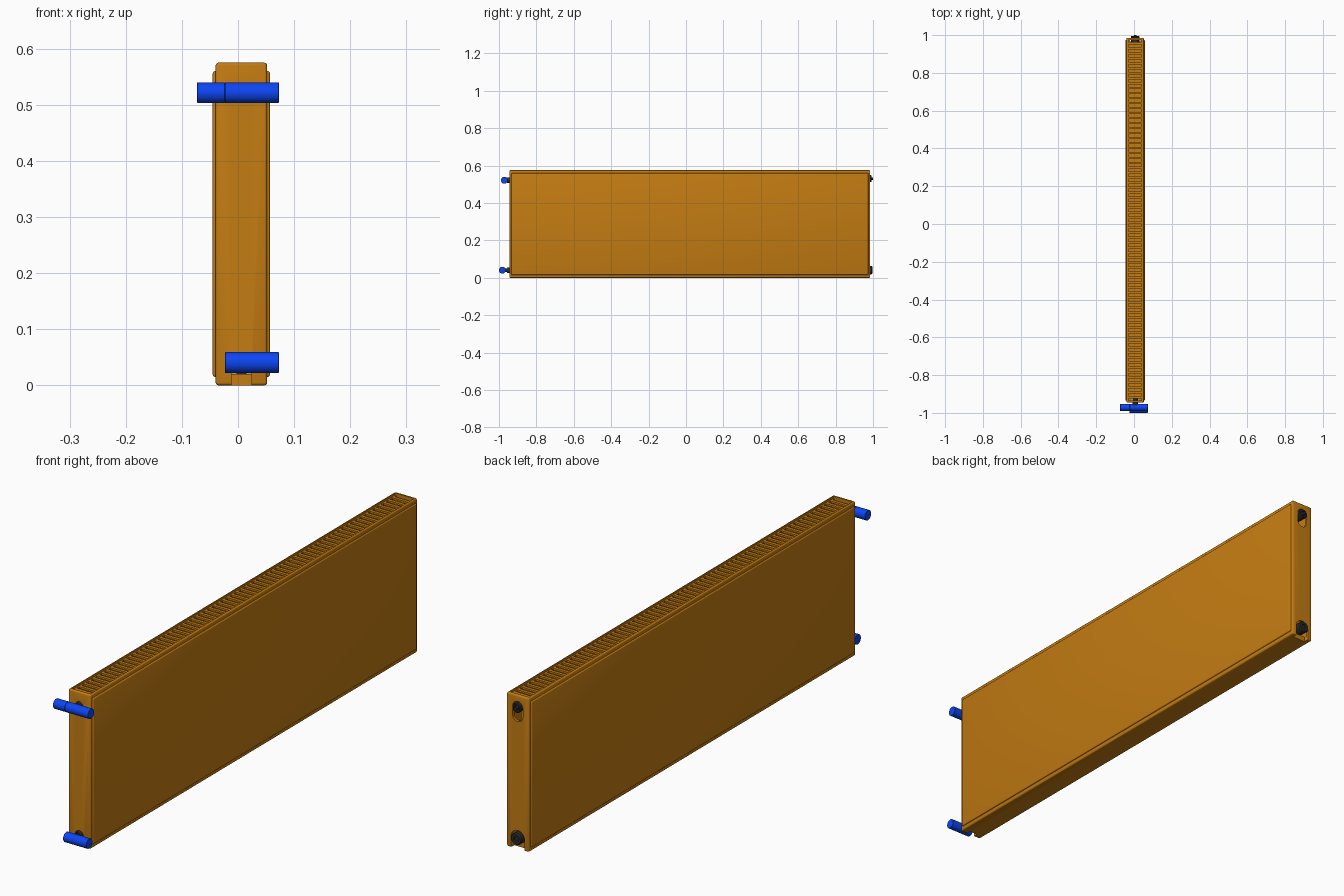
import bpy, bmesh, math
from mathutils import Matrix

if "Cube" in bpy.data.objects:
    bpy.data.objects.remove(bpy.data.objects["Cube"])

CX = 0.006                    # centre line of the radiator body
Y0, Y1 = -0.945, 0.985        # body ends


def material(name, rgb):
    m = bpy.data.materials.new(name)
    m.diffuse_color = (*rgb, 1)
    m.use_nodes = True
    m.node_tree.nodes["Principled BSDF"].inputs["Base Color"].default_value = m.diffuse_color
    return m


ORANGE = material("orange_enamel", (0.55, 0.2, 0.006))
BLUE = material("blue_valve", (0.004, 0.06, 0.9))
BLACK = material("black_fitting", (0.025, 0.025, 0.025))


def finish(name, bm, mat, smooth=True):
    bmesh.ops.recalc_face_normals(bm, faces=bm.faces)
    me = bpy.data.meshes.new(name)
    bm.to_mesh(me)
    bm.free()
    ob = bpy.data.objects.new(name, me)
    bpy.context.collection.objects.link(ob)
    me.materials.append(mat)
    if smooth:
        bpy.ops.object.select_all(action='DESELECT')
        ob.select_set(True)
        bpy.context.view_layer.objects.active = ob
        bpy.ops.object.shade_smooth_by_angle(angle=math.radians(35))
    return ob


def add_box(bm, x0, x1, y0, y1, z0, z1):
    mat = (Matrix.Translation(((x0 + x1) / 2, (y0 + y1) / 2, (z0 + z1) / 2))
           @ Matrix.Diagonal((x1 - x0, y1 - y0, z1 - z0, 1)))
    bmesh.ops.create_cube(bm, size=1, matrix=mat)


def box(name, *dims, bevel=0.0, smooth=True):
    bm = bmesh.new()
    add_box(bm, *dims)
    if bevel:
        bmesh.ops.bevel(bm, geom=bm.edges[:], offset=bevel, segments=3,
                        profile=0.5, affect='EDGES')
    return finish(name, bm, ORANGE, smooth)


def lathe(name, profile, axis, origin, mat, sides=32):
    """Revolve (distance along axis, radius) points about the x or y axis."""
    bm = bmesh.new()
    rings = []
    for d, r in profile:
        ring = []
        for i in range(sides):
            a = 2 * math.pi * i / sides
            u, v = r * math.cos(a), r * math.sin(a)
            p = (d, u, v) if axis == 'X' else (u, d, v)
            ring.append(bm.verts.new([p[k] + origin[k] for k in range(3)]))
        rings.append(ring)
    for a, b in zip(rings, rings[1:]):
        for i in range(sides):
            j = (i + 1) % sides
            bm.faces.new((a[i], a[j], b[j], b[i]))
    bm.faces.new(rings[0])
    bm.faces.new(rings[-1])
    return finish(name, bm, mat)


def slot_cutter(y0, y1, z0, z1, r):
    """Upright rounded slot running along y, given by its lowest and highest z."""
    bm = bmesh.new()
    pts = []
    for i in range(13):
        a = math.pi * i / 12
        pts.append((CX + r * math.cos(a), z1 - r + r * math.sin(a)))
    for i in range(13):
        a = math.pi + math.pi * i / 12
        pts.append((CX + r * math.cos(a), z0 + r + r * math.sin(a)))
    face = bm.faces.new([bm.verts.new((x, y0, z)) for x, z in pts])
    out = bmesh.ops.extrude_face_region(bm, geom=[face])
    new = [v for v in out["geom"] if isinstance(v, bmesh.types.BMVert)]
    bmesh.ops.translate(bm, verts=new, vec=(0, y1 - y0, 0))
    return finish("cutter", bm, ORANGE, False)


def cut(ob, cutter):
    mod = ob.modifiers.new("cut", 'BOOLEAN')
    mod.operation, mod.solver, mod.object = 'DIFFERENCE', 'EXACT', cutter
    bpy.context.view_layer.objects.active = ob
    bpy.ops.object.modifier_apply(modifier=mod.name)
    bpy.data.objects.remove(cutter)


# Casing, hollow from the top, with openings for fittings in both ends
casing = box("casing", -0.04, 0.052, Y0, Y1, 0, 0.575, bevel=0.005)
cut(casing, box("cutter", -0.033, 0.045, Y0 + 0.01, Y1 - 0.01, 0.02, 0.6, smooth=False))
cut(casing, slot_cutter(Y1 - 0.02, Y1 + 0.02, 0.477, 0.552, 0.021))
cut(casing, slot_cutter(Y1 - 0.02, Y1 + 0.02, -0.06, 0.07, 0.028))
cut(casing, slot_cutter(Y0 - 0.02, Y0 + 0.02, 0.505, 0.539, 0.016))
cut(casing, slot_cutter(Y0 - 0.02, Y0 + 0.02, -0.06, 0.058, 0.018))

# Raised face panels on both long sides
for side, x0, x1 in (("left", -0.045, -0.036), ("right", 0.048, 0.057)):
    box(side + "_panel", x0, x1, Y0 + 0.01, Y1 - 0.01, 0.015, 0.56, bevel=0.004)

# Top grille: cross slats and two long bars
bm = bmesh.new()
N = 72
ya, yb = Y0 + 0.028, Y1 - 0.028
for i in range(N):
    y = ya + (yb - ya) * i / (N - 1)
    add_box(bm, -0.033, 0.045, y - 0.006, y + 0.006, 0.561, 0.568)
for x in (-0.031, 0.043):
    add_box(bm, x - 0.003, x + 0.003, Y0 + 0.01, Y1 - 0.01, 0.560, 0.5675)
finish("top_grille", bm, ORANGE, False)

# Corrugated convector sheet inside
bm = bmesh.new()
prev = None
for i in range(2 * N):
    y = ya + 0.03 + (yb - ya - 0.06) * (i // 2) / (N - 1)
    x = CX + (0.026 if (i + 1) // 2 % 2 else -0.026)
    pair = [bm.verts.new((x, y, z)) for z in (0.021, 0.54)]
    if prev:
        bm.faces.new((prev[0], pair[0], pair[1], prev[1]))
    prev = pair
finish("convector", bm, ORANGE, False)

# Fittings and blue valves at the front end
for level, y, z in (("upper", -0.971, 0.5215), ("lower", -0.9815, 0.0405)):
    lathe(level + "_fitting", [(y, 0.010), (Y0 - 0.012, 0.010), (Y0 - 0.012, 0.015),
          (Y0 + 0.02, 0.015)], 'Y', (CX, 0, z), BLACK)
    lathe(level + "_valve", [(-0.0235, 0.0175), (-0.0225, 0.0185), (0.072, 0.0185),
          (0.073, 0.0175)], 'X', (0, y, z), BLUE)
lathe("upper_valve_head", [(-0.073, 0.0175), (-0.072, 0.0185), (-0.0245, 0.0185),
      (-0.0235, 0.0175)], 'X', (0, -0.971, 0.5215), BLUE)

# Vent and blanking plug at the back end
lathe("vent_collar", [(Y1 - 0.03, 0.0185), (0.990, 0.0185), (0.993, 0.016),
      (0.993, 0.011), (0.986, 0.010)], 'Y', (CX, 0, 0.53), BLACK, 24)
lathe("vent_screw", [(0.980, 0.007), (0.999, 0.007), (1.0, 0.006)],
      'Y', (CX, 0, 0.53), BLACK, 16)
lathe("blanking_plug", [(Y1 - 0.03, 0.0225), (0.992, 0.0225), (0.996, 0.019),
      (0.996, 0.010), (0.990, 0.009)], 'Y', (CX, 0, 0.041), BLACK, 24)
